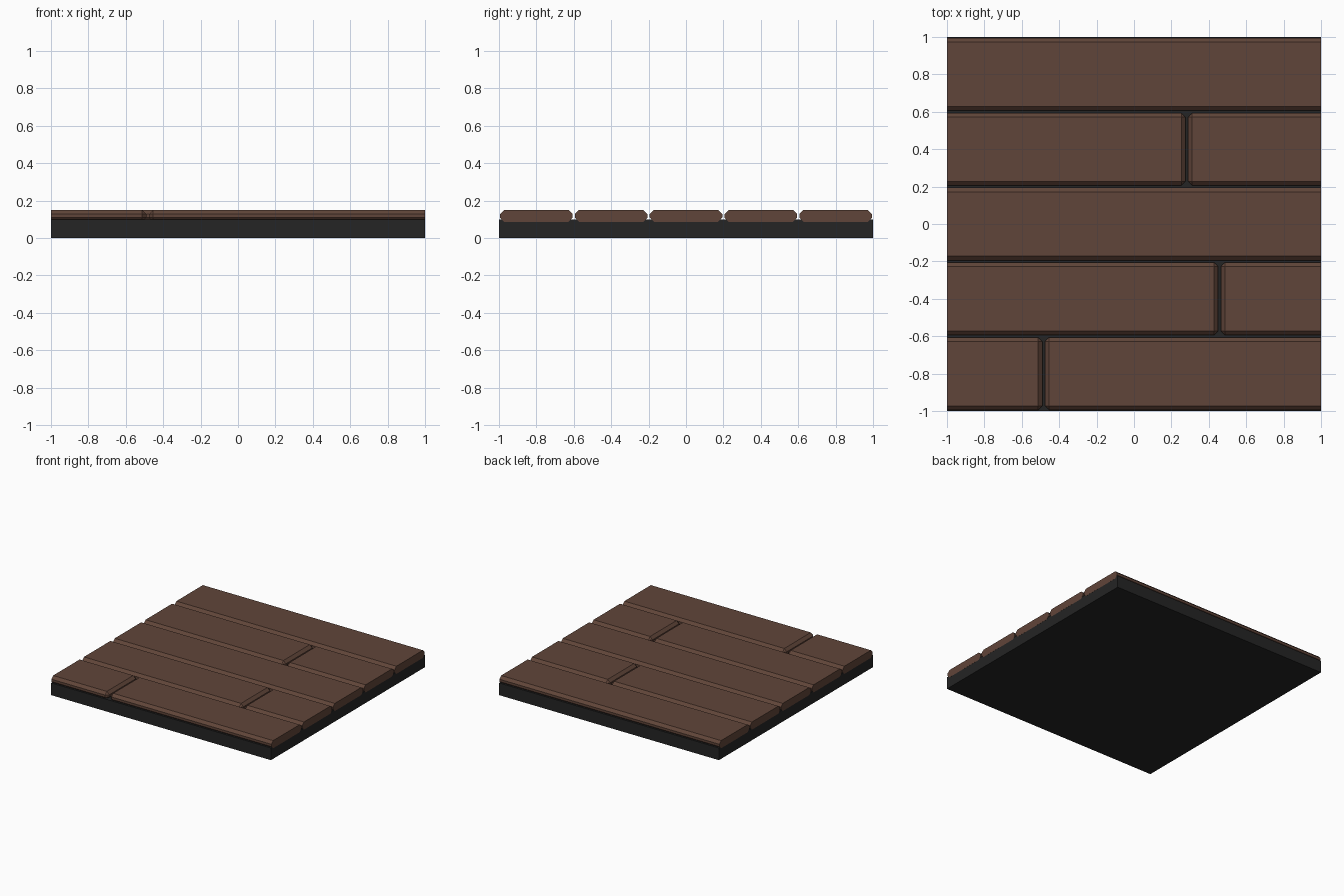
import bpy, bmesh

if "Cube" in bpy.data.objects:
    bpy.data.objects.remove(bpy.data.objects["Cube"])

def material(name, rgb):
    m = bpy.data.materials.new(name)
    m.diffuse_color = (*rgb, 1)
    m.use_nodes = True
    m.node_tree.nodes["Principled BSDF"].inputs["Base Color"].default_value = m.diffuse_color
    return m

WOOD = material("brown wood", (0.118, 0.059, 0.041))
DARK = material("near black base", (0.018, 0.018, 0.018))

def box(bm, x0, x1, y0, y1, z0, z1):
    bmesh.ops.create_cube(bm, size=1)
    for v in bm.verts:
        v.co = (x1 if v.co.x > 0 else x0, y1 if v.co.y > 0 else y0, z1 if v.co.z > 0 else z0)

def finish(bm, name, mat):
    bmesh.ops.recalc_face_normals(bm, faces=bm.faces)
    me = bpy.data.meshes.new(name)
    bm.to_mesh(me)
    bm.free()
    me.materials.append(mat)
    bpy.context.collection.objects.link(bpy.data.objects.new(name, me))

def plank(name, x0, x1, y):
    # Chamfered board; ends that run past the tile edge are sawn flush
    bm = bmesh.new()
    box(bm, x0, x1, y - 0.194, y + 0.194, 0.087, 0.15)
    bmesh.ops.bevel(bm, geom=bm.edges[:], offset=0.022, segments=1, affect='EDGES')
    for side in (-1, 1):
        if (x0 if side < 0 else x1) * side > 1:
            cut = bmesh.ops.bisect_plane(bm, geom=bm.verts[:] + bm.edges[:] + bm.faces[:],
                                         plane_co=(side, 0, 0), plane_no=(side, 0, 0), clear_outer=True)
            rim = [g for g in cut["geom_cut"] if isinstance(g, bmesh.types.BMEdge)]
            bmesh.ops.contextual_create(bm, geom=rim)
    finish(bm, name, WOOD)

# Base slab
bm = bmesh.new()
box(bm, -0.9995, 0.9995, -1, 1, 0, 0.1)
finish(bm, "base_slab", DARK)

# Five rows of planks, some split by a cross joint
GAP = 0.007
for row, joint in enumerate((-0.483, 0.457, None, 0.282, None)):
    y = -0.8 + 0.4 * row
    if joint is None:
        plank(f"plank_{row}", -1.2, 1.2, y)
    else:
        plank(f"plank_{row}_left", -1.2, joint - GAP, y)
        plank(f"plank_{row}_right", joint + GAP, 1.2, y)
